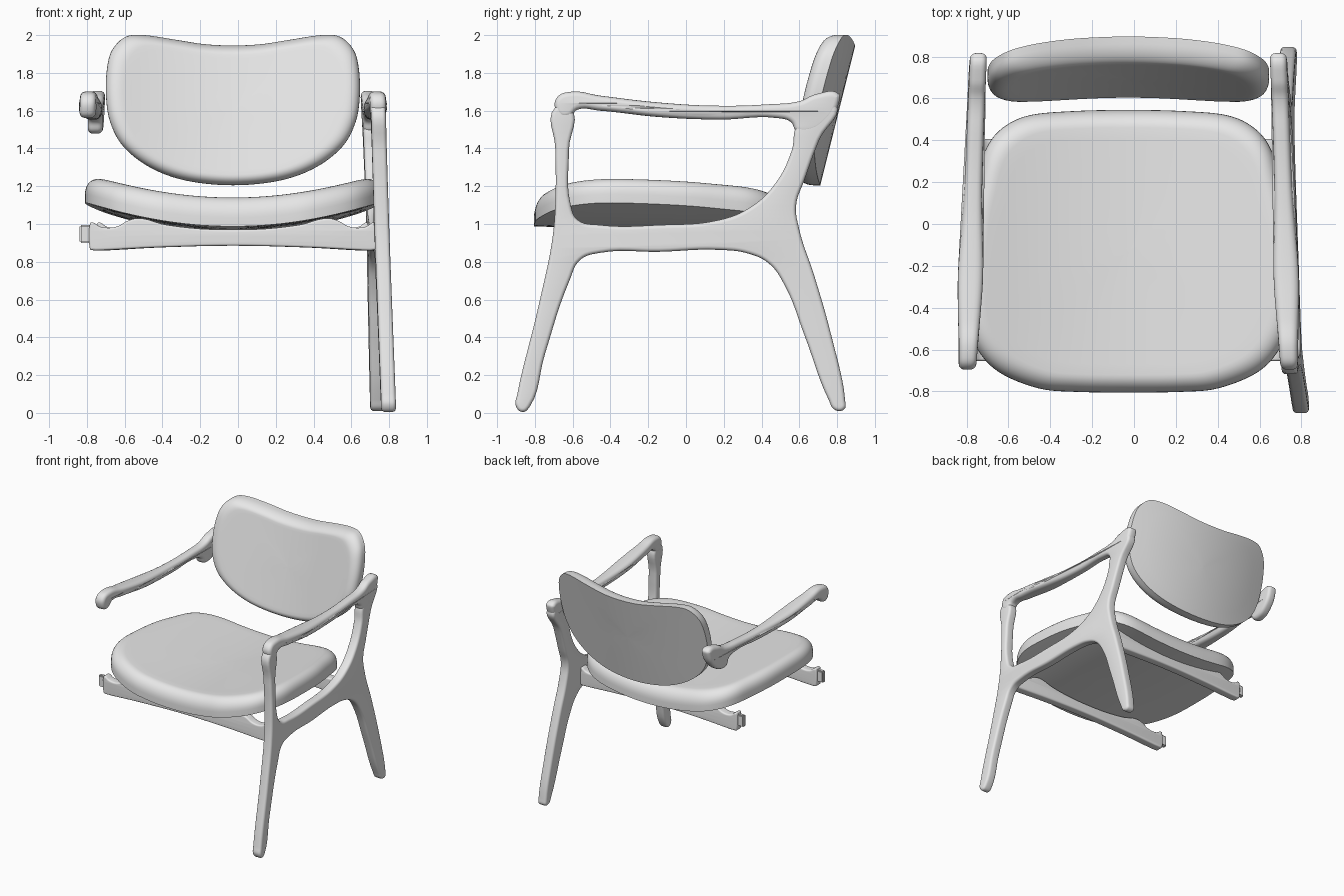
import bpy, bmesh, math
from mathutils import Vector

cube = bpy.data.objects.get("Cube")
if cube:
    bpy.data.objects.remove(cube, do_unlink=True)

SHIFT = -0.027  # the symmetry plane of the chair sits slightly off centre

mat = bpy.data.materials.new("light_grey")
mat.use_nodes = True
mat.diffuse_color = (0.8, 0.8, 0.8, 1)
mat.node_tree.nodes["Principled BSDF"].inputs["Base Color"].default_value = (0.8, 0.8, 0.8, 1)


def finish(name, bm, angle=35):
    """Turn a bmesh into a smooth shaded object with the chair colour."""
    bmesh.ops.remove_doubles(bm, verts=bm.verts, dist=0.0004)
    bmesh.ops.recalc_face_normals(bm, faces=bm.faces)
    mesh = bpy.data.meshes.new(name)
    bm.to_mesh(mesh)
    bm.free()
    obj = bpy.data.objects.new(name, mesh)
    bpy.context.collection.objects.link(obj)
    mesh.materials.append(mat)
    bpy.ops.object.select_all(action='DESELECT')
    obj.select_set(True)
    bpy.context.view_layer.objects.active = obj
    bpy.ops.object.shade_smooth_by_angle(angle=math.radians(angle))
    return obj


def plate(name, points, half, bevel, place):
    """Rounded board cut from a smooth outline; place maps (u, v, w) to space."""
    cu = bpy.data.curves.new(name + "_outline", 'CURVE')
    cu.dimensions = '2D'
    cu.fill_mode = 'BOTH'
    cu.resolution_u = 6
    cu.extrude, cu.bevel_depth, cu.bevel_resolution = half - bevel, bevel, 3
    cu.offset = -bevel
    sp = cu.splines.new('BEZIER')
    sp.bezier_points.add(len(points) - 1)
    for bp, (u, v) in zip(sp.bezier_points, points):
        bp.co = (u, v, 0)
        bp.handle_left_type = bp.handle_right_type = 'AUTO'
    sp.use_cyclic_u = True
    helper = bpy.data.objects.new(name + "_outline", cu)
    bpy.context.collection.objects.link(helper)
    bpy.context.view_layer.update()
    mesh = bpy.data.meshes.new_from_object(
        helper.evaluated_get(bpy.context.evaluated_depsgraph_get()))
    bpy.data.objects.remove(helper, do_unlink=True)
    bm = bmesh.new()
    bm.from_mesh(mesh)
    bpy.data.meshes.remove(mesh)
    for v in bm.verts:
        v.co = place(*v.co)
    return finish(name, bm)


def smooth_loop(points, steps=6):
    """Closed Catmull-Rom loop through the points."""
    n, out = len(points), []
    for i in range(n):
        a, b, c, d = (Vector(points[(i + k) % n]) for k in (-1, 0, 1, 2))
        for s in range(steps):
            t = s / steps
            out.append(0.5 * (2 * b + (c - a) * t + (2 * a - 5 * b + 4 * c - d) * t * t
                              + (3 * b - a - 3 * c + d) * t ** 3))
    return out


def cushion(name, half_outline, thick, round_r, size, place):
    """Pad with a sharp rear rim and a rounded front; place maps (u, v, height)."""
    mirrored = [(-u, v) for u, v in reversed(half_outline) if u > 0]
    loop = smooth_loop(half_outline + mirrored)
    vs = [p.y for p in loop]
    mid = Vector((0, (min(vs) + max(vs)) / 2))
    inner = [0.8, 0.6, 0.4, 0.2, 0.02]
    rings = [(s, 0) for s in reversed(inner)] + [(1, 0)]
    for k in range(9):
        a = k / 8 * math.pi / 2
        rings.append((1 - round_r / size * (1 - math.cos(a)),
                      thick * (0.3 + 0.7 * math.sin(a))))
    rings += [(s, thick) for s in inner]
    bm = bmesh.new()
    grid = [[bm.verts.new(place(*(mid + (p - mid) * s), h)) for p in loop] for s, h in rings]
    n = len(loop)
    for r0, r1 in zip(grid, grid[1:]):
        for i in range(n):
            j = (i + 1) % n
            bm.faces.new((r0[i], r0[j], r1[j], r1[i]))
    bm.faces.new(grid[0])
    bm.faces.new(grid[-1])
    return finish(name, bm, 50)


def frame_x(y, z):
    """Leaning plane in which the side frame lies."""
    return 0.795 - 0.0345 * y - 0.0305 * z


# Side frame: front leg, back leg, post and stretcher in one board
side_frame = [
    (-.69, 1.62), (-.692, 1.4), (-.69, 1.18), (-.705, .94), (-.773, .6), (-.893, .1),
    (-.9, .035), (-.865, .005), (-.826, .035), (-.747, .31), (-.615, .705), (-.56, .81),
    (-.457, .847), (-.14, .853), (.177, .863), (.335, .842), (.44, .79), (.52, .68),
    (.626, .414), (.755, .07), (.79, .015), (.838, .02), (.842, .07), (.768, .415),
    (.678, .73), (.6, .97), (.583, 1.1), (.626, 1.23), (.705, 1.445), (.79, 1.64),
    (.68, 1.62), (.585, 1.52), (.56, 1.39), (.467, 1.207), (.335, 1.085), (.177, 1.022),
    (-.14, .995), (-.457, .995), (-.573, 1.022), (-.61, 1.1), (-.62, 1.39), (-.615, 1.62)]
plate("side_frame", side_frame, 0.039, 0.02,
      lambda y, z, w: (SHIFT + frame_x(y, z) + w, y, z))

# Armrests, widest ahead of the middle
arm = [
    (-.69, 1.6), (-.683, 1.67), (-.61, 1.7), (-.457, 1.68), (-.14, 1.643), (.177, 1.626),
    (.44, 1.634), (.6, 1.65), (.69, 1.688), (.81, 1.688), (.812, 1.65), (.74, 1.53),
    (.64, 1.48), (.585, 1.49), (.555, 1.54), (.49, 1.56), (.177, 1.553), (-.14, 1.566),
    (-.457, 1.6), (-.575, 1.605), (-.612, 1.57), (-.66, 1.565)]
for side, label in ((1, "left"), (-1, "right")):
    def place_arm(y, z, w, side=side):
        wide = 1 + 0.5 * math.exp(-((y + 0.25) / 0.28) ** 2)
        return (SHIFT + side * (frame_x(y, z) + w * wide), y, z)
    plate(label + "_armrest", arm, 0.04, 0.027, place_arm)

# Cross rails with scalloped tops, and the tenons at their ends
half_rail = [(.75, .862), (.757, .87), (.757, 1.0), (.75, 1.008), (.7, .985), (.62, .985),
             (.55, 1.02), (.5, 1.03), (.35, .995)]
rail = ([(0, .885), (.4, .876)] + half_rail + [(0, .97)]
        + [(-x, z) for x, z in reversed(half_rail)] + [(-.4, .876)])
for label, y0, scale in (("front", -.62, 1.0), ("rear", .37, .95)):
    plate(label + "_rail", rail, 0.035, 0.012,
          lambda x, z, w, y0=y0, s=scale: (SHIFT + x * s, y0 + w, z))
    bm = bmesh.new()
    bmesh.ops.create_cube(bm, size=1)
    for v in bm.verts:
        v.co = (SHIFT - 0.775 * scale + v.co.x * 0.075, y0 + v.co.y * 0.036, 0.948 + v.co.z * 0.095)
    bmesh.ops.bevel(bm, geom=bm.edges[:], offset=0.008, segments=2, affect='EDGES')
    finish(label + "_tenon", bm)

# Seat: dished from side to side and sloping gently to the rear
seat_outline = [(0, -.805), (.25, -.802), (.43, -.785), (.615, -.71), (.72, -.6), (.775, -.45),
                (.782, -.25), (.765, 0), (.725, .2), (.68, .36), (.6, .46), (.47, .52),
                (.25, .54), (0, .545)]
cushion("seat", seat_outline, 0.155, 0.09, 0.72,
        lambda x, y, h: (SHIFT + x, y, 0.967 + 0.135 * (x / 0.78) ** 2 - 0.025 * y + h))

# Backrest: leaning back and curved around the sitter
back_outline = [(0, 1.205), (.25, 1.23), (.44, 1.3), (.58, 1.41), (.65, 1.54), (.672, 1.68),
                (.667, 1.82), (.64, 1.92), (.57, 1.99), (.47, 2.0), (.3, 1.975), (.15, 1.952),
                (0, 1.945)]
cushion("backrest", back_outline, 0.12, 0.075, 0.53,
        lambda x, z, h: (SHIFT + x, 0.712 + 0.25 * (z - 1.21) - 0.11 * (x / 0.67) ** 2 - h, z))
